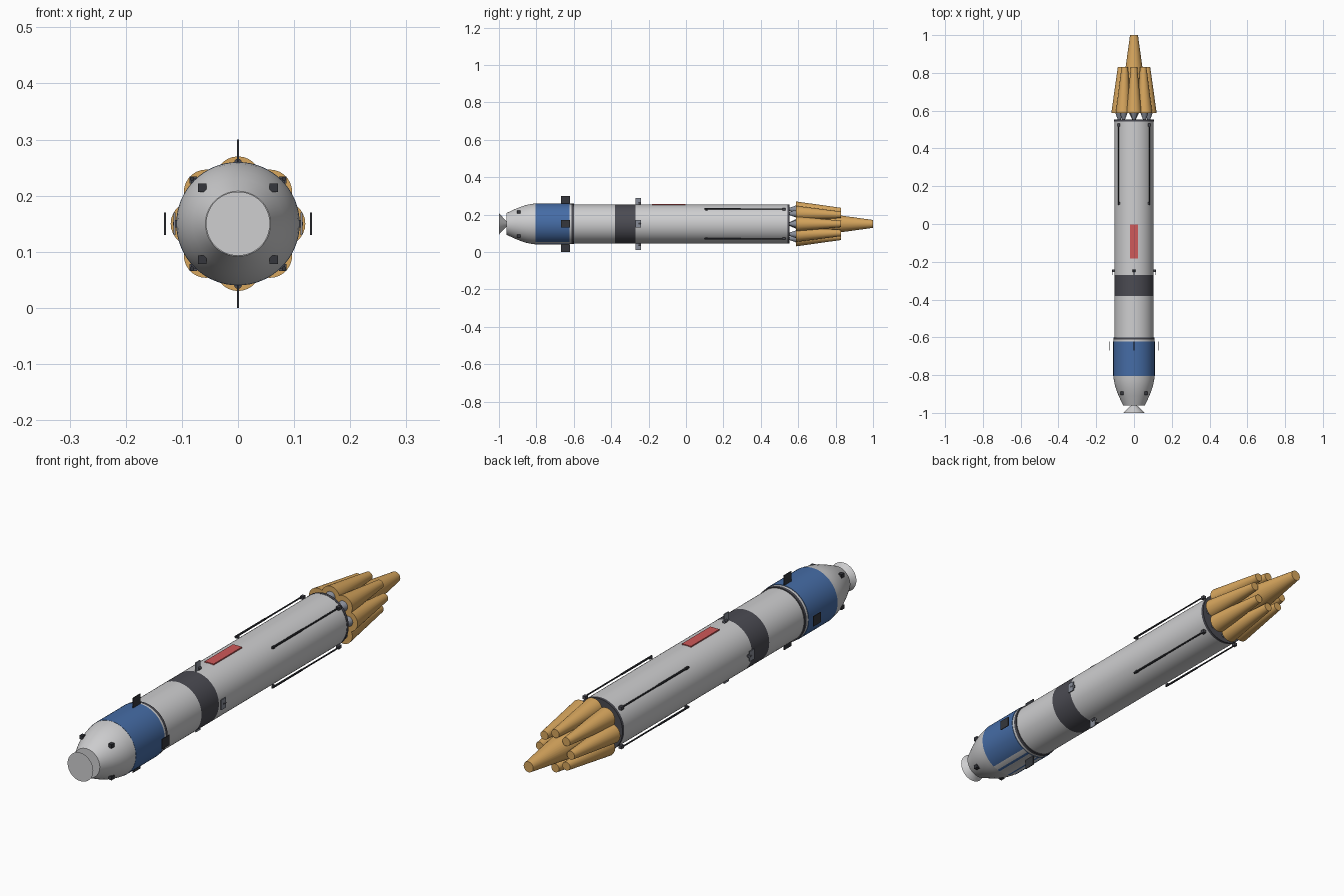
import bpy
import bmesh
from math import sin, cos, pi

cube = bpy.data.objects.get("Cube")
if cube:
    bpy.data.objects.remove(cube)

AXIS = 0.15  # height of the rocket's centre line


def material(name, rgb):
    m = bpy.data.materials.new(name)
    m.use_nodes = True
    m.diffuse_color = (*rgb, 1)
    m.node_tree.nodes["Principled BSDF"].inputs["Base Color"].default_value = (*rgb, 1)
    return m


white = material("hull light grey", (0.62, 0.62, 0.63))
blue = material("blue", (0.06, 0.15, 0.38))
dark = material("dark grey", (0.07, 0.07, 0.085))
black = material("fin charcoal", (0.035, 0.037, 0.045))
steel = material("steel grey", (0.25, 0.27, 0.32))
gold = material("flame gold", (0.68, 0.38, 0.11))
red = material("red", (0.62, 0.10, 0.10))


def finish(name, bm, mats, smooth=False):
    bmesh.ops.recalc_face_normals(bm, faces=bm.faces)
    mesh = bpy.data.meshes.new(name)
    bm.to_mesh(mesh)
    bm.free()
    for m in mats:
        mesh.materials.append(m)
    obj = bpy.data.objects.new(name, mesh)
    bpy.context.collection.objects.link(obj)
    if smooth:
        bpy.ops.object.select_all(action='DESELECT')
        bpy.context.view_layer.objects.active = obj
        obj.select_set(True)
        bpy.ops.object.shade_smooth_by_angle(angle=0.5)
    return obj


def loft(name, rings, mats, sides=64, rule=None):
    """Circular rings (y, radius, x offset, z offset) joined along y, capped."""
    bm = bmesh.new()
    loops = []
    for y, r, cx, cz in rings:
        loops.append([bm.verts.new((cx + r * sin(2 * pi * i / sides), y,
                                    AXIS + cz + r * cos(2 * pi * i / sides)))
                      for i in range(sides)])
    for k, (a, b) in enumerate(zip(loops, loops[1:])):
        for i in range(sides):
            j = (i + 1) % sides
            face = bm.faces.new((a[i], a[j], b[j], b[i]))
            if rule:
                face.material_index = rule(k, i)
    bm.faces.new(loops[0])
    bm.faces.new(loops[-1])
    return finish(name, bm, mats, True)


def tube(name, profile, mat, x=0, z=0, sides=64):
    return loft(name, [(y, r, x, z) for y, r in profile], [mat], sides)


def box(name, x, y, z, sx, sy, sz, mat):
    bm = bmesh.new()
    bmesh.ops.create_cube(bm, size=1)
    for v in bm.verts:
        v.co = (x + v.co.x * sx, y + v.co.y * sy, AXIS + z + v.co.z * sz)
    return finish(name, bm, [mat])


# Front nozzle and rounded nose
tube("front_nozzle", [(-1, 0.057), (-0.95, 0.004)], white, sides=48)
tube("nose", [(-0.96, 0.058), (-0.91, 0.081), (-0.88, 0.093), (-0.85, 0.102),
              (-0.825, 0.107), (-0.80, 0.11)], white)


# Blue service section, with pale lengthwise strips on the belly
def belly(k, i):
    off = abs(i + 0.5 - 32)
    return 1 if off < 6 and int(off) % 3 != 2 else 0


loft("service_section", [(-0.805, 0.11, 0, 0), (-0.622, 0.11, 0, 0)],
     [blue, white], rule=belly)
tube("joint_collar", [(-0.622, 0.108), (-0.612, 0.108)], white)
tube("joint_ring", [(-0.612, 0.108), (-0.60, 0.108)], dark)

# Main hull with its dark band and tail ring
hull = [(-0.61, 0.104, 0, 0), (-0.38, 0.104, 0, 0), (-0.27, 0.104, 0, 0),
        (0.542, 0.104, 0, 0)]
loft("hull", hull, [white, dark], rule=lambda k, i: 1 if k == 1 else 0)
tube("tail_ring", [(0.542, 0.105), (0.553, 0.105)], dark)

# Red plate on top of the hull
box("red_plate", 0, -0.093, 0.103, 0.04, 0.18, 0.008, red)

# Thin upright panels above, below and on both sides of two stations
for side, x, z in (("top", 0, 0.13), ("bottom", 0, -0.13),
                   ("left", 0.13, 0), ("right", -0.13, 0)):
    box(side + "_front_fin", x, -0.645, z, 0.003, 0.048, 0.04, black)
    box(side + "_small_fin", x * 0.87, -0.255, z * 0.92, 0.004, 0.03, 0.04, steel)
    tube(side + "_fin_mount", [(-0.255, 0.007), (-0.24, 0.007)], dark,
         x * 0.84, z * 0.84, 12)

# Thrusters on the nose and long rods on the hull, one per diagonal
for sx, h in ((1, "left"), (-1, "right")):
    for sz, v in ((1, "upper"), (-1, "lower")):
        tag = v + "_" + h
        box(tag + "_thruster", sx * 0.064, -0.895, sz * 0.064, 0.015, 0.018, 0.015, black)
        tube(tag + "_rod", [(0.1, 0.004), (0.29, 0.004), (0.295, 0.003), (0.53, 0.003)],
             black, sx * 0.082, sz * 0.08, 10)
        box(tag + "_rod_knob", sx * 0.08, 0.525, sz * 0.078, 0.013, 0.016, 0.013, dark)
        box(tag + "_rod_foot", sx * 0.079, 0.11, sz * 0.077, 0.008, 0.012, 0.008, dark)

# Engine nozzles and flames: one in the middle, eight around it
tube("centre_nozzle", [(0.55, 0.008), (0.592, 0.028)], steel, sides=24)
tube("centre_flame", [(0.588, 0.078), (1.0, 0.021)], gold, sides=32)
for n in range(8):
    dx, dz = sin(n * pi / 4), cos(n * pi / 4)
    tube("outer_nozzle_%d" % (n + 1), [(0.55, 0.007), (0.592, 0.022)], steel,
         dx * 0.078, dz * 0.078, 20)
    loft("outer_flame_%d" % (n + 1),
         [(0.588, 0.04, dx * 0.08, dz * 0.08), (0.83, 0.017, dx * 0.069, dz * 0.069)],
         [gold], 28)
